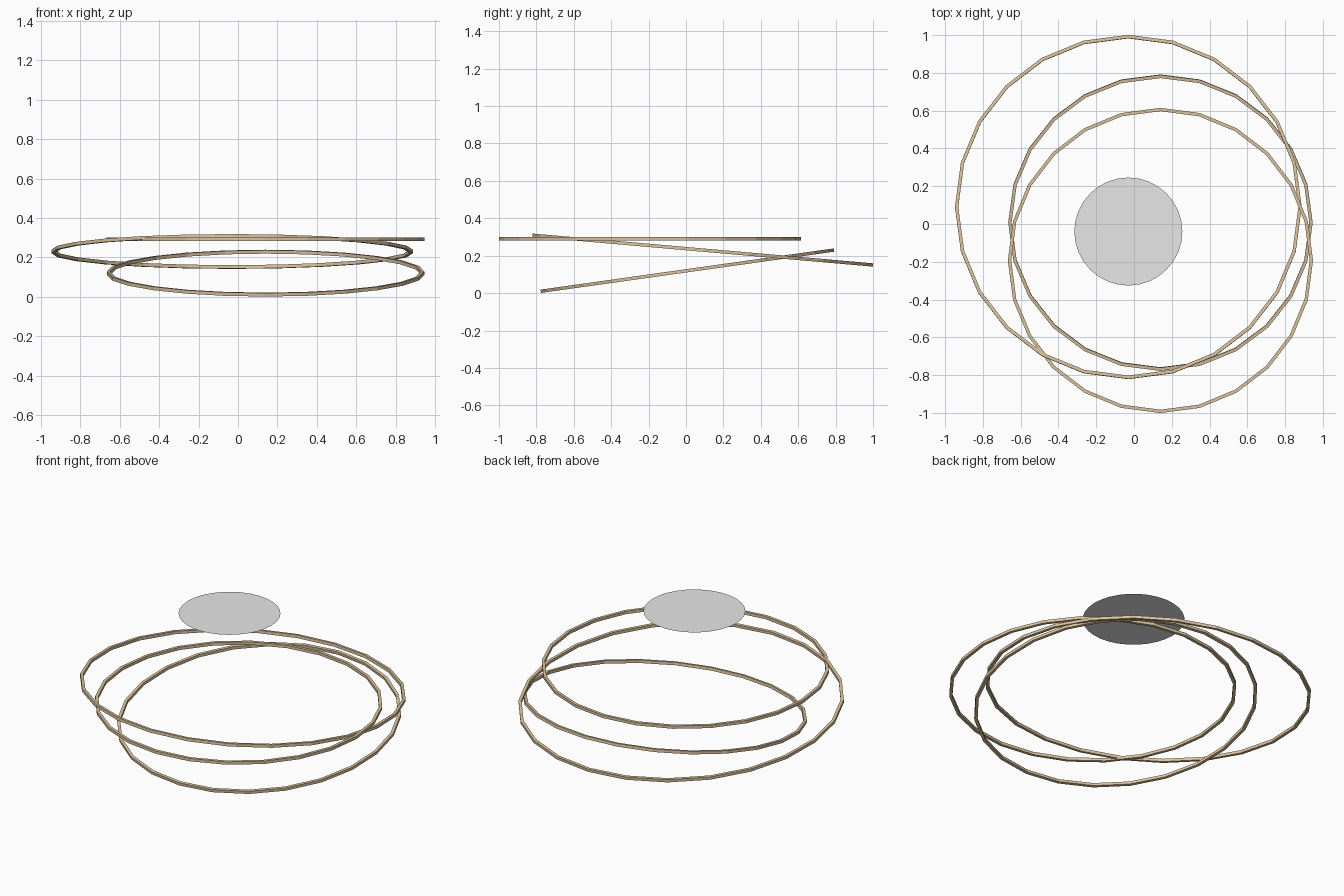
import bpy
import bmesh
from math import radians, sin, cos, pi
from mathutils import Matrix, Vector

cube = bpy.data.objects.get("Cube")
if cube:
    bpy.data.objects.remove(cube, do_unlink=True)


def make_material(name, rgb):
    mat = bpy.data.materials.new(name)
    mat.use_nodes = True
    color = (*rgb, 1.0)
    mat.diffuse_color = color
    mat.node_tree.nodes["Principled BSDF"].inputs["Base Color"].default_value = color
    return mat


def add_object(name, bm, mat, location, tilt=0.0):
    bmesh.ops.recalc_face_normals(bm, faces=bm.faces)
    mesh = bpy.data.meshes.new(name)
    bm.to_mesh(mesh)
    bm.free()
    mesh.materials.append(mat)
    obj = bpy.data.objects.new(name, mesh)
    bpy.context.collection.objects.link(obj)
    obj.location = location
    obj.rotation_euler.x = radians(tilt)
    return obj


def add_hoop(name, location, radius, tilt=0.0, depth=1.0, thickness=0.0125, steps=24, sides=4):
    """Sweep a square section around a faceted circle; depth scales it along y."""
    bm = bmesh.new()
    angles = [pi / 4 + i * 2 * pi / sides for i in range(sides)]
    section = [Vector((radius + thickness * cos(a), 0, thickness * sin(a))) for a in angles]
    loops = [[bm.verts.new(Matrix.Rotation(2 * pi * s / steps, 3, 'Z') @ p) for p in section]
             for s in range(steps)]
    for s in range(steps):
        a, b = loops[s], loops[(s + 1) % steps]
        for i in range(sides):
            j = (i + 1) % sides
            bm.faces.new((a[i], b[i], b[j], a[j]))
    bmesh.ops.scale(bm, vec=(1, depth, 1), verts=bm.verts)
    return add_object(name, bm, tan, location, tilt)


tan = make_material("warm tan", (0.70, 0.54, 0.34))
grey = make_material("light grey", (0.8, 0.8, 0.8))

# Three thin hoops: one level, two tilted in opposite directions
add_hoop("level_hoop", (0.14, -0.193, 0.291), 0.799)
add_hoop("low_hoop", (0.14, 0.007, 0.12), 0.797, tilt=8, depth=0.982)
add_hoop("wide_hoop", (-0.03, 0.09, 0.23), 0.909, tilt=-5, depth=0.996)

# Flat ceiling disc above the hoops
bm = bmesh.new()
bmesh.ops.create_circle(bm, cap_ends=True, segments=32, radius=0.286)
add_object("ceiling_disc", bm, grey, (-0.03, -0.04, 0.74))
